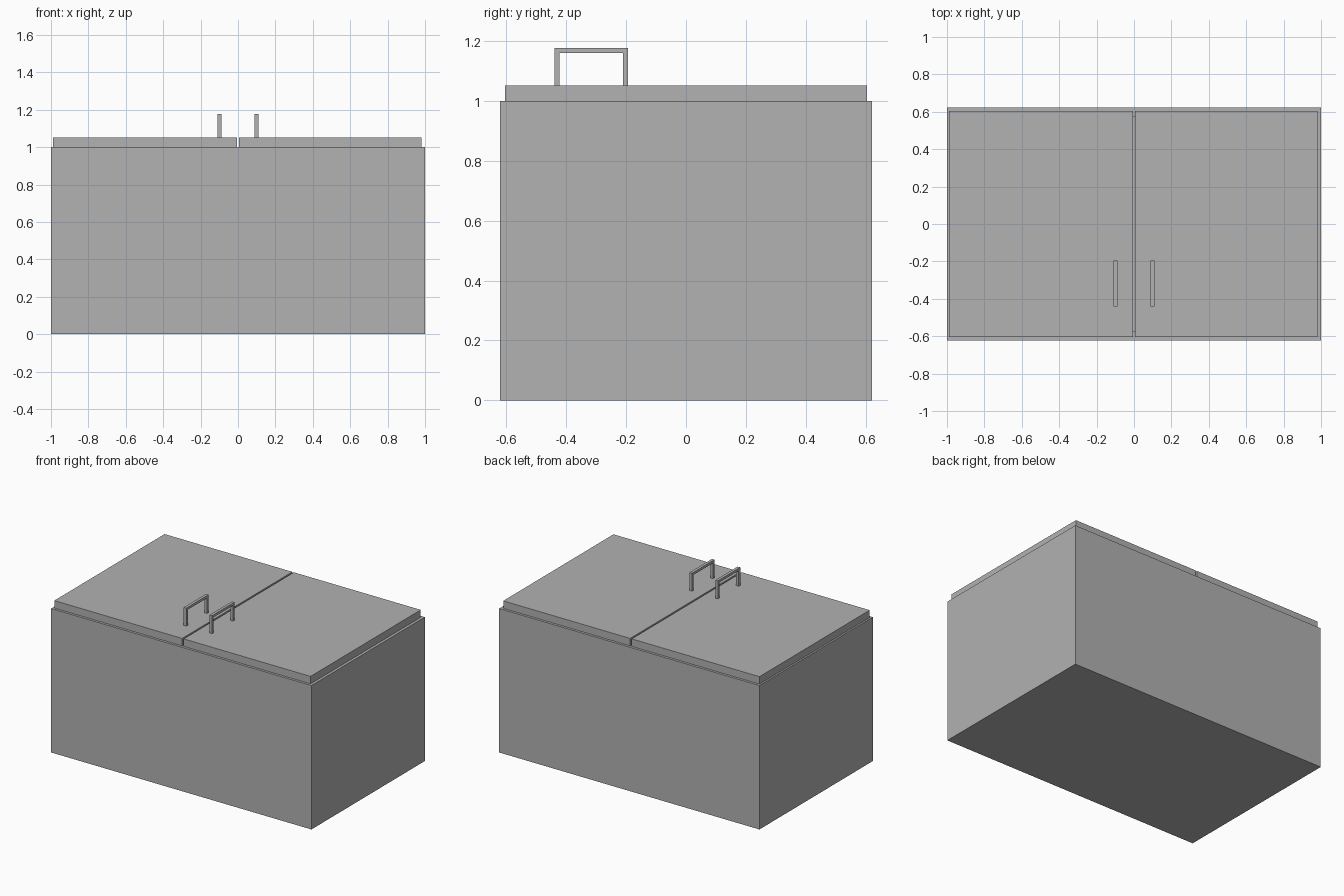
import bpy
import bmesh
from mathutils import Vector

cube = bpy.data.objects.get("Cube")
if cube:
    bpy.data.objects.remove(cube, do_unlink=True)

# Single plain grey finish
grey = bpy.data.materials.new("Plain grey")
grey.use_nodes = True
colour = (0.445, 0.445, 0.445, 1.0)
grey.diffuse_color = colour
grey.node_tree.nodes["Principled BSDF"].inputs["Base Color"].default_value = colour


def finish(name, bm):
    bmesh.ops.recalc_face_normals(bm, faces=bm.faces)
    mesh = bpy.data.meshes.new(name)
    bm.to_mesh(mesh)
    bm.free()
    mesh.materials.append(grey)
    obj = bpy.data.objects.new(name, mesh)
    bpy.context.collection.objects.link(obj)
    return obj


def add_box(bm, lo, hi):
    lo, hi = Vector(lo), Vector(hi)
    verts = bmesh.ops.create_cube(bm, size=1)["verts"]
    for v in verts:
        v.co = (lo + hi) / 2 + v.co * (hi - lo)
    return verts


# Hollow chest: inset the top face for the rim, then sink it to the floor
WALL = 0.047
bm = bmesh.new()
add_box(bm, (-1, -0.622, 0), (1, 0.622, 1))
bm.normal_update()
top = max(bm.faces, key=lambda f: f.calc_center_median().z)
bmesh.ops.inset_region(bm, faces=[top], thickness=WALL, use_even_offset=True)
inner = bmesh.ops.extrude_face_region(bm, geom=[top])
bmesh.ops.translate(bm, vec=(0, 0, WALL - 1),
                    verts=[g for g in inner["geom"] if isinstance(g, bmesh.types.BMVert)])
if top.is_valid:
    bmesh.ops.delete(bm, geom=[top], context="FACES_ONLY")
finish("chest_body", bm)

# Two lids with a narrow gap between them
LID_TOP = 1.052
for side, x0, x1 in (("right", -0.988, -0.006), ("left", 0.006, 0.981)):
    bm = bmesh.new()
    add_box(bm, (x0, -0.605, 1.0), (x1, 0.605, LID_TOP))
    finish(side + "_lid", bm)

# Square-section handles: an arch profile in y-z extruded along x
ARCH = [(-0.44, LID_TOP), (-0.44, 1.177), (-0.194, 1.177), (-0.194, LID_TOP),
        (-0.211, LID_TOP), (-0.211, 1.16), (-0.423, 1.16), (-0.423, LID_TOP)]
for side, x in (("right", -0.099), ("left", 0.099)):
    bm = bmesh.new()
    face = bm.faces.new([bm.verts.new((x - 0.01, y, z)) for y, z in ARCH])
    ext = bmesh.ops.extrude_face_region(bm, geom=[face], use_keep_orig=True)
    bmesh.ops.translate(bm, vec=(0.02, 0, 0),
                        verts=[g for g in ext["geom"] if isinstance(g, bmesh.types.BMVert)])
    finish(side + "_handle", bm)
